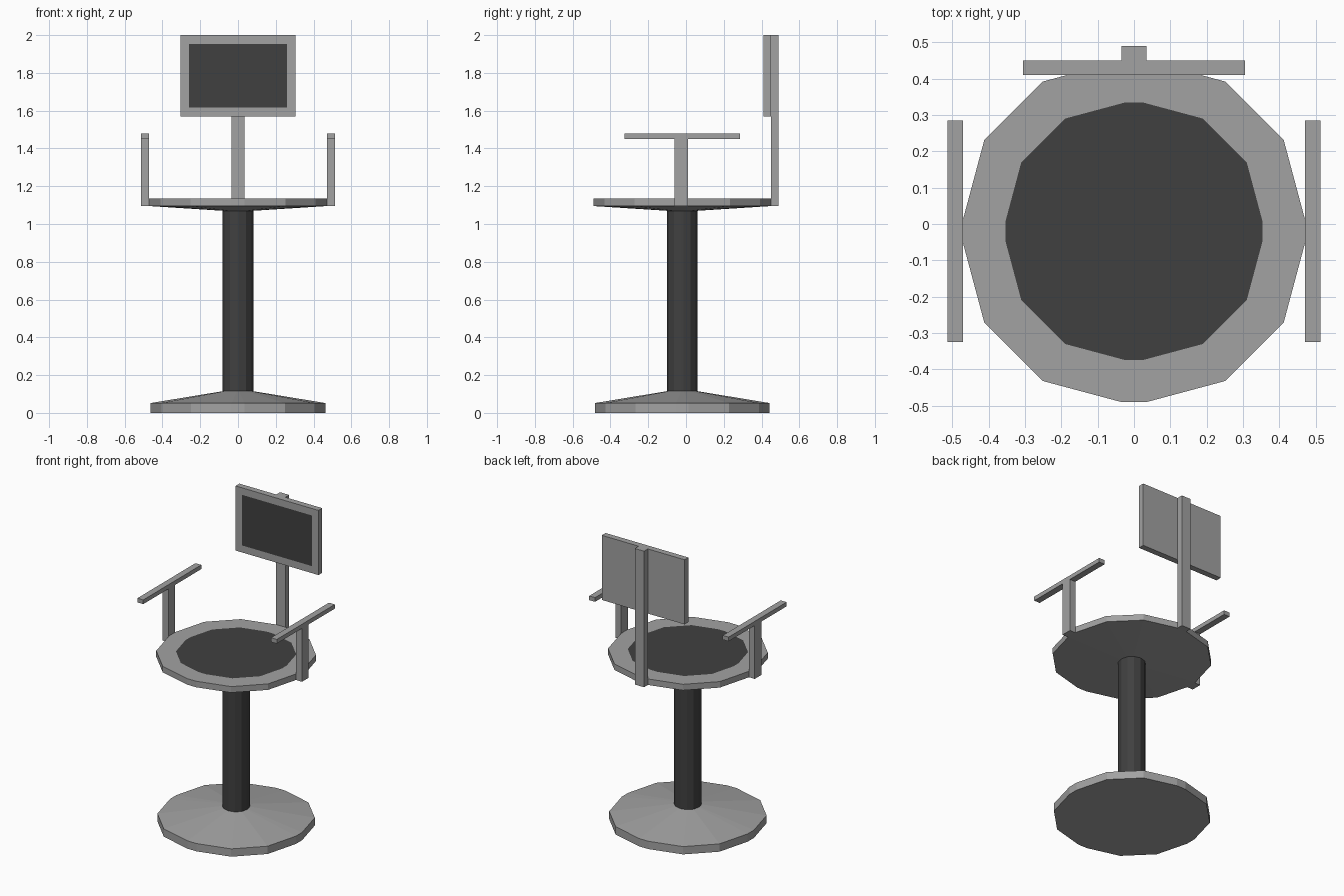
import bpy
import bmesh
import math

cube = bpy.data.objects.get("Cube")
if cube:
    bpy.data.objects.remove(cube)

CENTRE_Y = -0.02


def make_material(name, value):
    mat = bpy.data.materials.new(name)
    mat.use_nodes = True
    colour = (value, value, value, 1)
    mat.diffuse_color = colour
    mat.node_tree.nodes["Principled BSDF"].inputs["Base Color"].default_value = colour
    return mat


GREY = make_material("light grey", 0.36)
DARK = make_material("dark grey", 0.051)


def finish(name, bm, materials):
    bmesh.ops.recalc_face_normals(bm, faces=bm.faces)
    mesh = bpy.data.meshes.new(name)
    bm.to_mesh(mesh)
    bm.free()
    for mat in materials:
        mesh.materials.append(mat)
    obj = bpy.data.objects.new(name, mesh)
    bpy.context.collection.objects.link(obj)
    return obj


def rounded_outline(half):
    """Square rounded almost to a circle: three segments per corner."""
    flat = half * 0.072
    radius = half - flat
    points = []
    for quarter in range(4):
        mid = math.radians(90 * quarter + 45)
        cx = math.copysign(flat, math.cos(mid))
        cy = math.copysign(flat, math.sin(mid))
        for step in range(4):
            a = math.radians(90 * quarter + 30 * step)
            points.append((cx + radius * math.cos(a), cy + radius * math.sin(a)))
    return points


def loft(name, profile, materials, dark_top=False):
    """Stack rounded outlines given as (half width, height), bottom to top."""
    bm = bmesh.new()
    rings = [[bm.verts.new((x, y + CENTRE_Y, z)) for x, y in rounded_outline(half)]
             for half, z in profile]
    for low, high in zip(rings, rings[1:]):
        for i in range(len(low)):
            j = (i + 1) % len(low)
            bm.faces.new((low[i], low[j], high[j], high[i]))
    bm.faces.new(rings[0])
    top = bm.faces.new(rings[-1])
    if dark_top:
        top.material_index = 1
    return finish(name, bm, materials)


def box_mesh(x, y, z):
    bm = bmesh.new()
    bmesh.ops.create_cube(bm, size=1)
    for v in bm.verts:
        v.co = [lo + (c + 0.5) * (hi - lo) for c, (lo, hi) in zip(v.co, (x, y, z))]
    return bm


# Pedestal
loft("base", [(0.463, 0), (0.463, 0.052), (0.08, 0.115)], [GREY])
loft("column", [(0.081, 0.10), (0.081, 1.08)], [DARK])

# Seat with a flush dark cushion
loft("seat", [(0.08, 1.07), (0.47, 1.095), (0.47, 1.135), (0.354, 1.135)],
     [GREY, DARK], dark_top=True)

# Armrests on single uprights
for side, label in ((1, "left"), (-1, "right")):
    span = sorted((side * 0.47, side * 0.513))
    finish(label + "_arm_support", box_mesh(span, (-0.06, 0.01), (1.095, 1.45)), [GREY])
    finish(label + "_armrest", box_mesh(span, (-0.325, 0.285), (1.45, 1.478)), [GREY])

# Backrest with an inset dark pad on its front face
finish("back_post", box_mesh((-0.034, 0.034), (0.45, 0.49), (1.095, 2.0)), [GREY])
bm = box_mesh((-0.305, 0.305), (0.41, 0.45), (1.57, 2.0))
bm.normal_update()
front = min(bm.faces, key=lambda f: f.calc_center_median().y)
bmesh.ops.inset_region(bm, faces=[front], thickness=0.066)
front.material_index = 1
finish("backrest", bm, [GREY, DARK])
